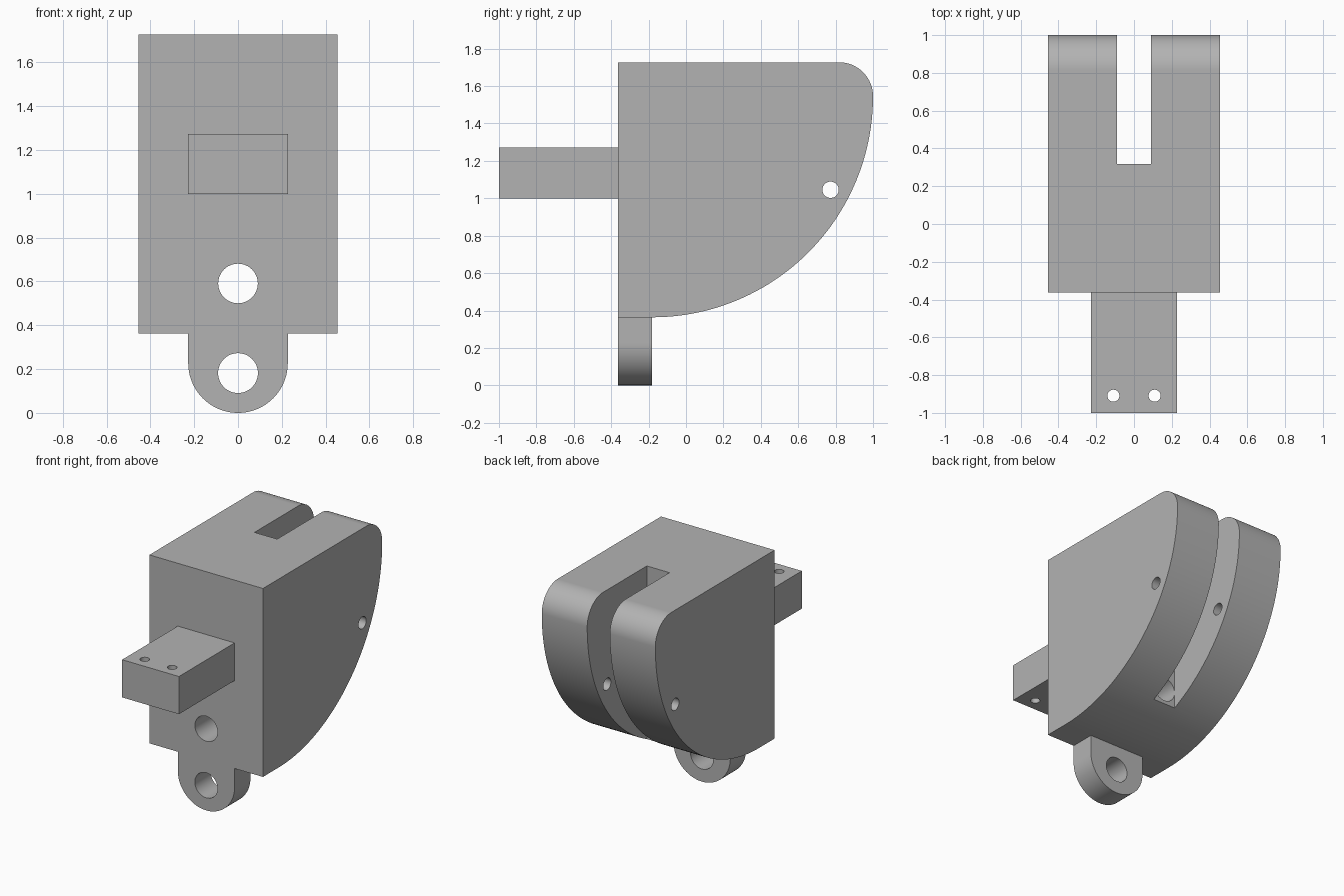
import bpy, bmesh
from math import sin, cos, radians
from mathutils import Vector

U = 1 / 11  # design unit

if "Cube" in bpy.data.objects:
    bpy.data.objects.remove(bpy.data.objects["Cube"], do_unlink=True)

grey = bpy.data.materials.new("plain grey")
grey.use_nodes = True
grey.diffuse_color = (0.45, 0.45, 0.45, 1)
grey.node_tree.nodes["Principled BSDF"].inputs["Base Color"].default_value = (0.45, 0.45, 0.45, 1)


def arc(cx, cy, r, start, end, n):
    angles = [radians(start + (end - start) * i / n) for i in range(n + 1)]
    return [(cx + r * cos(a), cy + r * sin(a)) for a in angles]


def prism(name, profile, axis, low, high):
    """Extrude a closed 2D profile along an axis from low to high."""
    place = {"x": lambda a, b, d: (d, a, b),
             "y": lambda a, b, d: (a, d, b),
             "z": lambda a, b, d: (a, b, d)}[axis]
    bm = bmesh.new()
    face = bm.faces.new([bm.verts.new(Vector(place(a, b, low)) * U) for a, b in profile])
    side = bmesh.ops.extrude_face_region(bm, geom=[face])["geom"]
    shift = Vector(place(0, 0, high - low)) * U
    bmesh.ops.translate(bm, vec=shift, verts=[v for v in side if isinstance(v, bmesh.types.BMVert)])
    bmesh.ops.recalc_face_normals(bm, faces=bm.faces)
    mesh = bpy.data.meshes.new(name)
    bm.to_mesh(mesh)
    bm.free()
    mesh.materials.append(grey)
    obj = bpy.data.objects.new(name, mesh)
    bpy.context.collection.objects.link(obj)
    return obj


def box(name, x, y, z):
    return prism(name, [(x[0], y[0]), (x[1], y[0]), (x[1], y[1]), (x[0], y[1])], "z", *z)


def drill(name, a, b, r, axis, low, high):
    return prism(name, arc(a, b, r, 0, 360, 48)[:-1], axis, low, high)


def activate(obj):
    bpy.ops.object.select_all(action="DESELECT")
    obj.select_set(True)
    bpy.context.view_layer.objects.active = obj


def finish(obj, cutters):
    """Cut the openings, then shade with crisp edges."""
    activate(obj)
    for cutter in cutters:
        cutter.hide_render = True
        mod = obj.modifiers.new("cut", "BOOLEAN")
        mod.operation = "DIFFERENCE"
        mod.solver = "EXACT"
        mod.object = cutter
        bpy.ops.object.modifier_apply(modifier=mod.name)
        bpy.data.objects.remove(cutter, do_unlink=True)
    bpy.ops.object.shade_smooth_by_angle(angle=radians(30))
    mod = obj.modifiers.new("clean normals", "WEIGHTED_NORMAL")
    mod.keep_sharp = True


# Body: flat front and top, rounded upper corner, sweeping curved back
outline = [(-4, 19), (-4, 4)] + arc(-2, 17, 13, -90, 0, 48) + arc(9, 17, 2, 0, 90, 16)[1:]
body = prism("body", outline, "x", -5, 5)
finish(body, [
    box("slot_cutter", (-1, 1), (3.5, 12), (3, 20)),
    drill("front_hole_cutter", 0, 6.5, 0.995, "y", -5, 3.6),
    drill("pin_hole_cutter", 8.5, 11.5, 0.48, "x", -6, 6),
])

# Rounded lug hanging below the front
lug = prism("mounting_lug", [(2.5, 4), (-2.5, 4)] + arc(0, 2.5, 2.5, 180, 360, 48), "y", -4, -2)
finish(lug, [drill("lug_hole_cutter", 0, 2, 1, "y", -5, -1)])

# Rectangular arm projecting forward, with two screw holes
arm = box("front_arm", (-2.5, 2.5), (-11, -4), (11, 14))
finish(arm, [drill("screw_hole_cutter", x, -10, 0.35, "z", 10, 15) for x in (-1.2, 1.2)])
